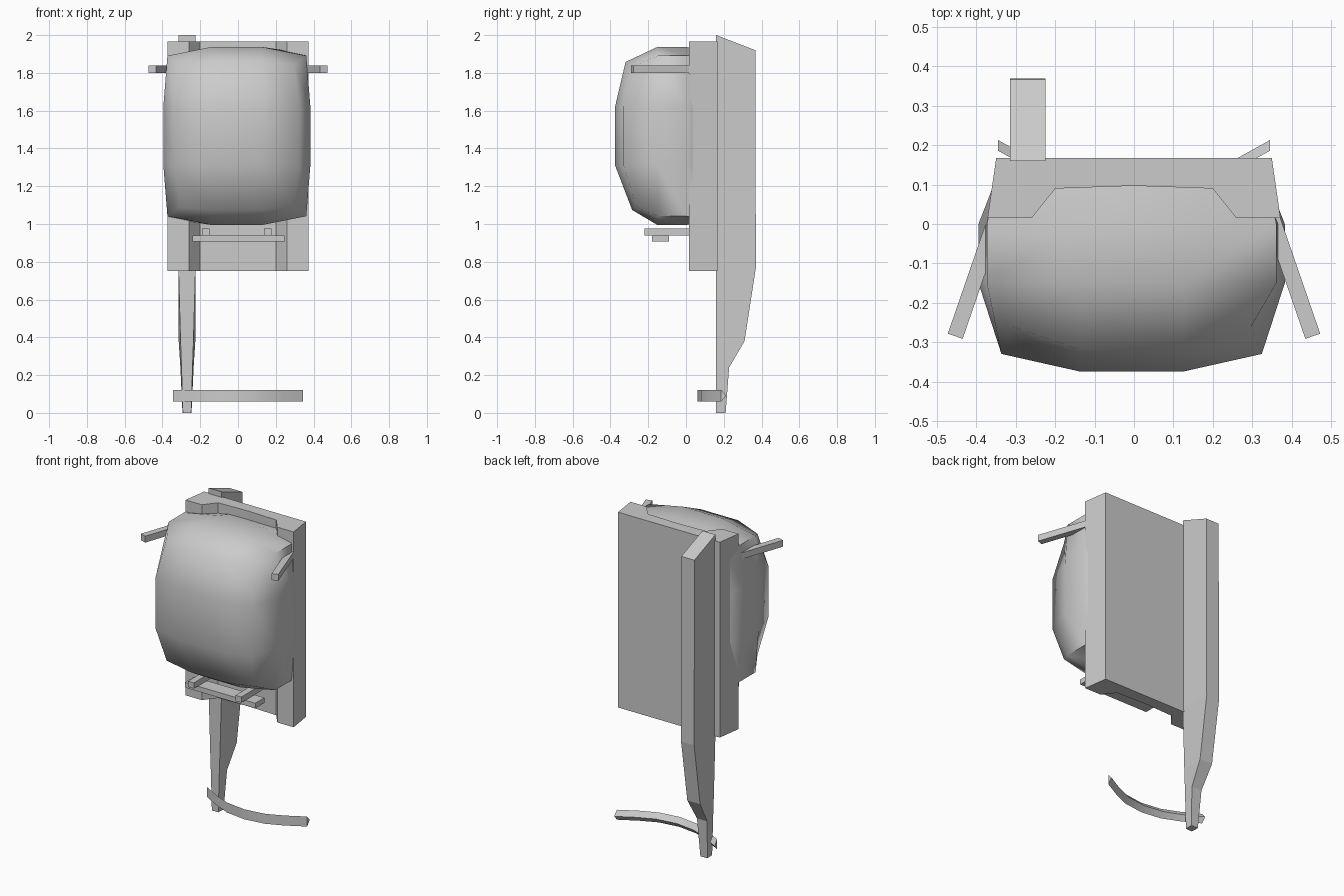
import bpy, bmesh, math
from mathutils import Vector, Matrix

if "Cube" in bpy.data.objects:
    bpy.data.objects.remove(bpy.data.objects["Cube"])


def finish(name, bm, smooth=None):
    bmesh.ops.recalc_face_normals(bm, faces=bm.faces[:])
    me = bpy.data.meshes.new(name)
    bm.to_mesh(me)
    bm.free()
    ob = bpy.data.objects.new(name, me)
    bpy.context.collection.objects.link(ob)
    if smooth:
        bpy.ops.object.select_all(action='DESELECT')
        ob.select_set(True)
        bpy.context.view_layer.objects.active = ob
        bpy.ops.object.shade_smooth_by_angle(angle=math.radians(smooth))
    return ob


def loft(name, rings, smooth=None):
    """Skin a list of closed rings and cap both ends."""
    bm = bmesh.new()
    rows = [[bm.verts.new(p) for p in r] for r in rings]
    n = len(rows[0])
    for a, b in zip(rows, rows[1:]):
        for i in range(n):
            j = (i + 1) % n
            bm.faces.new((a[i], a[j], b[j], b[i]))
    bm.faces.new(rows[0])
    bm.faces.new(rows[-1])
    return finish(name, bm, smooth)


def prism(name, outline, z0, z1):
    return loft(name, [[(x, y, z) for x, y in outline] for z in (z0, z1)])


def box(name, x0, x1, y0, y1, z0, z1):
    return prism(name, [(x0, y0), (x1, y0), (x1, y1), (x0, y1)], z0, z1)


# Back panel with a shallow channel in its front
half = [(0.2, 0.09), (0.26, 0.015), (0.372, 0.015), (0.35, 0.168)]
prism("back_panel", [(0, 0.097)] + half + [(-x, y) for x, y in reversed(half)], 0.75, 1.965)

# Tapered side post: z front, z back, y back, half width front, half width back
X = -0.27
rings = []
for zf, zb, yb, wf, wb in [(0, 0, 0.21, 0.022, 0.024), (0.24, 0.24, 0.228, 0.029, 0.035),
                           (0.38, 0.38, 0.31, 0.034, 0.044), (0.77, 0.77, 0.37, 0.045, 0.045),
                           (2.0, 1.92, 0.367, 0.045, 0.045)]:
    rings.append([(X - wf, 0.16, zf), (X + wf, 0.16, zf), (X + wb, yb, zb), (X - wb, yb, zb)])
loft("side_post", rings)

# Rounded pack body: coarse box grid whose edges and corners are drawn in
bm = bmesh.new()
bmesh.ops.create_cube(bm, size=2)
bmesh.ops.subdivide_edges(bm, edges=bm.edges[:], cuts=2, use_grid_fill=True)
for v in bm.verts:
    u, d, w = v.co
    ex, ey, ez = (abs(c) > 0.9 for c in v.co)
    front, back = d < -0.9, d > 0.9
    sx, sz, y = 1.0, 1.0, (-0.15 if d < 0 else 0.0)
    if back:
        y, sx, sz = 0.12, 0.88, 0.93
    elif front:
        y = -0.375
        if ex and ez:
            sx, sz, y = 0.78, 0.80, -0.26
        elif ex:
            sx, y = 0.85, -0.33
        elif ez:
            sz, y = 0.83, (-0.32 if w > 0 else -0.285)
    elif ex and ez:
        sx, sz = 0.945, 0.9
    v.co = (-0.006 + 0.389 * u * sx, y, 1.466 + 0.472 * w * sz)
finish("pack_body", bm, 70)

# Slanted arms on both sides
for s, side in ((-1, "left"), (1, "right")):
    a, b = Vector((0.454, -0.285)), Vector((0.335, 0.06))
    n = Vector((b.y - a.y, a.x - b.x)).normalized() * 0.02
    prism("arm_" + side, [(s * p.x, p.y) for p in (a - n, a + n, b + n, b - n)], 1.80, 1.84)

# Lower bracket: two supports and a crossbar
for x in (-0.17, 0.157):
    box("bracket_support", x - 0.02, x + 0.02, -0.22, 0.1, 0.94, 0.976)
box("bracket_crossbar", -0.24, 0.245, -0.18, -0.09, 0.908, 0.94)

# Curved foot bar with a triangular section
pts = [(0.345, 0.186), (0.235, 0.125), (0.13, 0.08), (0.0, 0.062)]
path = [(-x, y) for x, y in pts] + pts[-2::-1]
loft("foot_bar", [[(x, y, 0.06), (x, y, 0.122), (x, y + 0.027, 0.091)] for x, y in path], 35)
